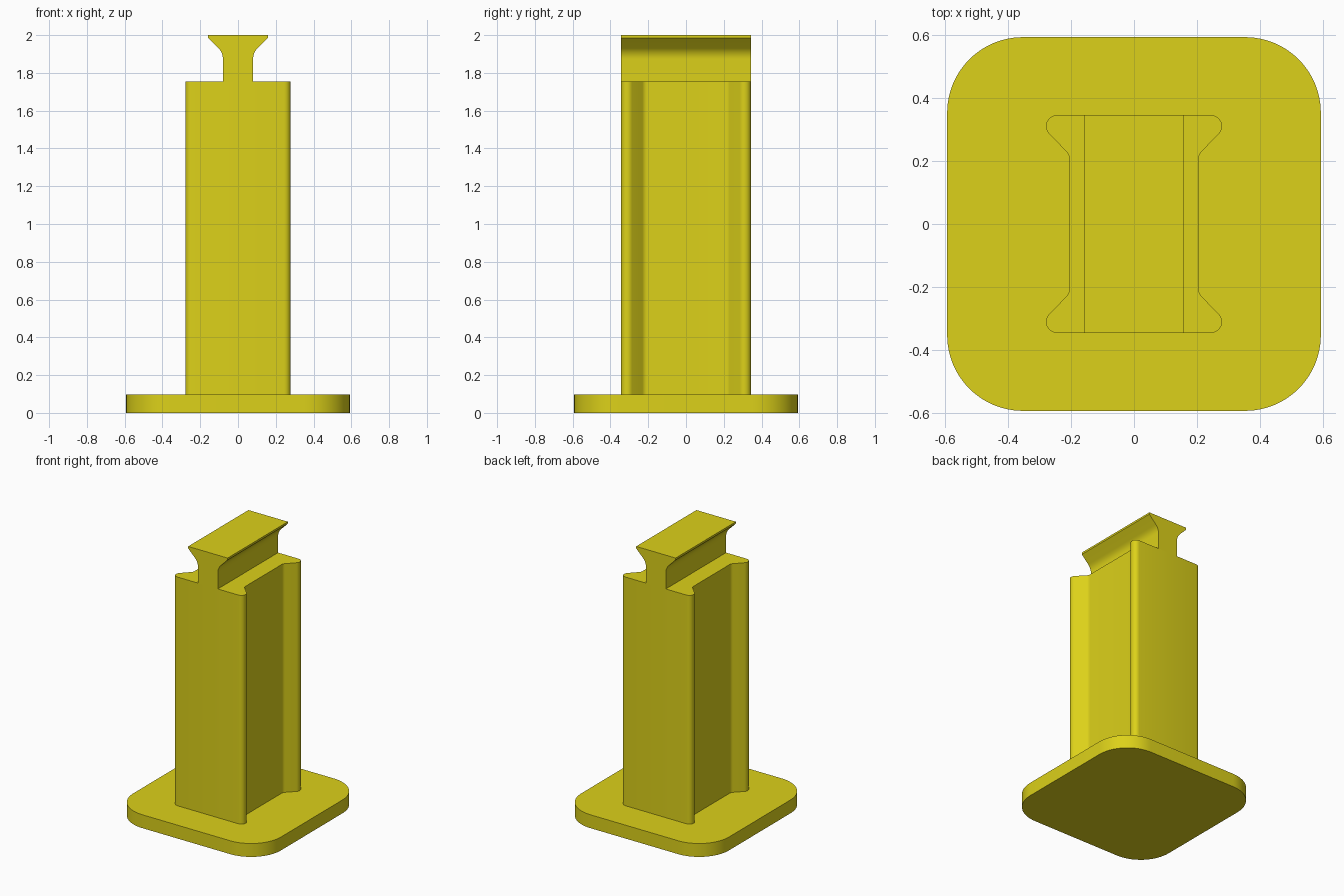
import bpy, bmesh
from math import cos, sin, radians

if "Cube" in bpy.data.objects:
    bpy.data.objects.remove(bpy.data.objects["Cube"])

mat = bpy.data.materials.new("yellow")
mat.diffuse_color = (0.72, 0.64, 0.01, 1)
mat.use_nodes = True
mat.node_tree.nodes["Principled BSDF"].inputs["Base Color"].default_value = mat.diffuse_color


def arc(cx, cy, r, a0, a1, n=8):
    angles = [radians(a0 + (a1 - a0) * i / n) for i in range(n + 1)]
    return [(cx + r * cos(a), cy + r * sin(a)) for a in angles]


def mirror(points, axis):
    # Append the reflected outline in reverse order
    s = (-1, 1) if axis == 'X' else (1, -1)
    return points + [(x * s[0], y * s[1]) for x, y in reversed(points)]


def extrude(name, outline, place, vector):
    bm = bmesh.new()
    face = bm.faces.new([bm.verts.new(place(a, b)) for a, b in outline])
    res = bmesh.ops.extrude_face_region(bm, geom=[face])
    verts = [v for v in res["geom"] if isinstance(v, bmesh.types.BMVert)]
    bmesh.ops.translate(bm, verts=verts, vec=vector)
    bmesh.ops.recalc_face_normals(bm, faces=bm.faces)
    mesh = bpy.data.meshes.new(name)
    bm.to_mesh(mesh)
    bm.free()
    mesh.materials.append(mat)
    obj = bpy.data.objects.new(name, mesh)
    bpy.context.collection.objects.link(obj)
    bpy.ops.object.select_all(action='DESELECT')
    obj.select_set(True)
    bpy.context.view_layer.objects.active = obj
    bpy.ops.object.shade_smooth_by_angle(angle=radians(30))
    return obj


# Rounded square base plate
corner = arc(0.352, 0.352, 0.24, 0, 90, 16)
plate = mirror(mirror(corner, 'X'), 'Y')
extrude("base_plate", plate, lambda x, y: (x, y, 0), (0, 0, 0.097))

# Column with flared, rounded flanges front and back
quarter = arc(0.24, 0.206, 0.035, 180, 135) + arc(0.244, 0.31, 0.035, -45, 90)
column = mirror(mirror(quarter, 'X'), 'Y')
extrude("column", column, lambda x, y: (x, y, 0.097), (0, 0, 1.658))

# Top rail: narrow neck curving out into a flared head
half = [(0.08, 1.755)] + arc(0.16, 1.874, 0.08, 180, 135) + [(0.158, 1.986), (0.158, 2.0)]
extrude("top_rail", mirror(half, 'X'), lambda x, z: (x, -0.345, z), (0, 0.69, 0))
